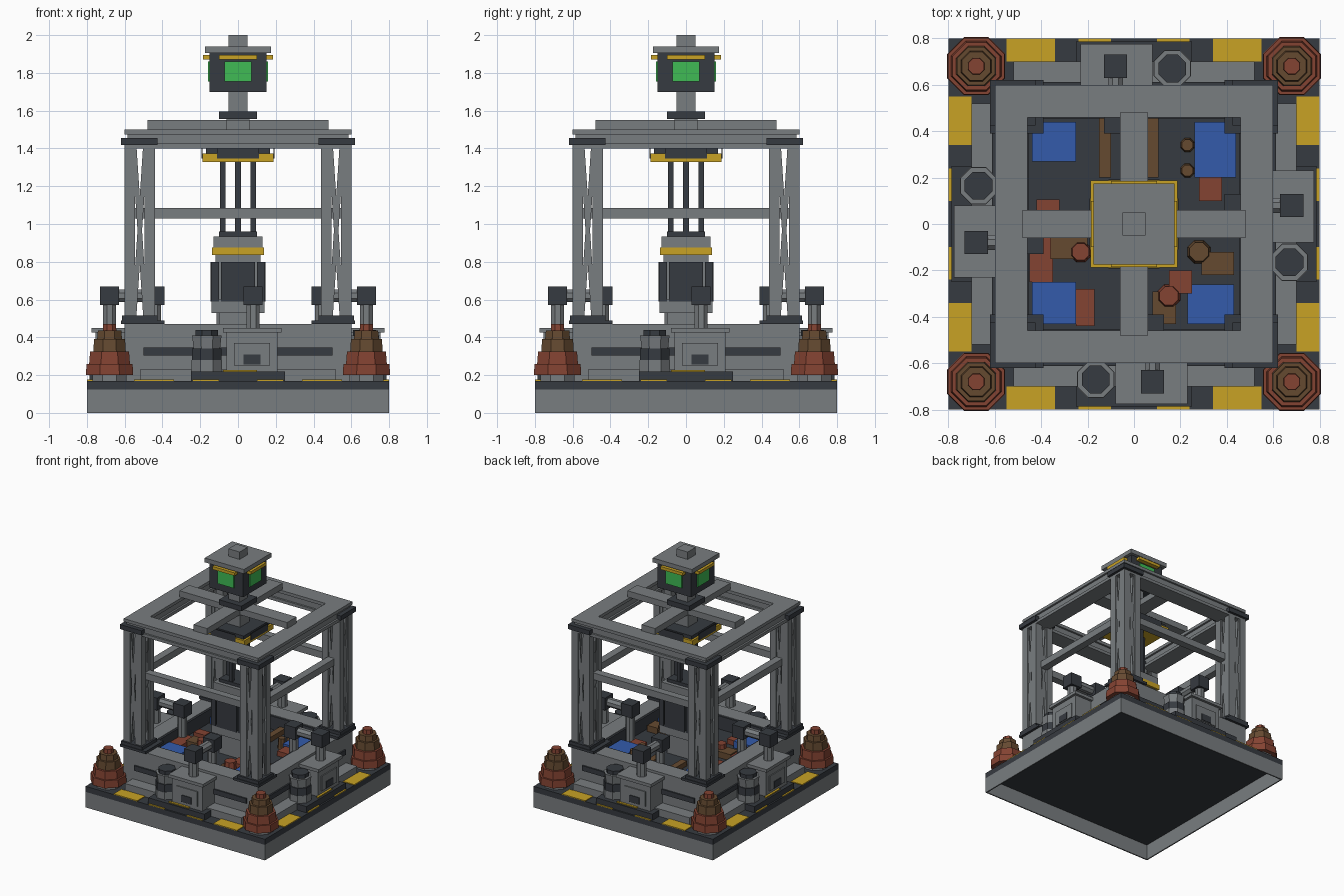
import bpy, bmesh
from math import pi, cos, atan2, hypot
from mathutils import Matrix, Vector

cube = bpy.data.objects.get("Cube")
if cube:
    bpy.data.objects.remove(cube, do_unlink=True)


def colour(name, r, g, b):
    m = bpy.data.materials.new(name)
    m.use_nodes = True
    m.diffuse_color = (r, g, b, 1)
    m.node_tree.nodes["Principled BSDF"].inputs["Base Color"].default_value = (r, g, b, 1)
    return m


GREY = colour("steel grey", .19, .205, .215)
DARK = colour("dark iron", .037, .043, .052)
YELLOW = colour("hazard yellow", .58, .36, .018)
RUST = colour("rust red", .23, .056, .032)
BROWN = colour("ore brown", .13, .068, .03)
BLUE = colour("panel blue", .033, .105, .41)
GREEN = colour("screen green", .05, .5, .09)

ONCE, FOUR = (0,), (0, 1, 2, 3)


def finish(name, bm, mat, turns):
    """Turn a bmesh into objects repeated by quarter turns about the centre."""
    mesh = bpy.data.meshes.new(name)
    bm.to_mesh(mesh)
    bm.free()
    mesh.materials.append(mat)
    for k in turns:
        ob = bpy.data.objects.new(name if len(turns) == 1 else f"{name}_{k + 1}", mesh)
        ob.rotation_euler.z = k * pi / 2
        bpy.context.collection.objects.link(ob)


def add_box(bm, x, y, z, turn=Matrix()):
    size = [b - a for a, b in (x, y, z)]
    mid = Vector([(a + b) / 2 for a, b in (x, y, z)])
    bmesh.ops.create_cube(bm, size=1, matrix=Matrix.Translation(mid) @ turn @ Matrix.Diagonal((*size, 1)))


def box(name, mat, x, y, z, turns=ONCE):
    bm = bmesh.new()
    add_box(bm, x, y, z)
    finish(name, bm, mat, turns)


def block(name, mat, half, low, high):
    box(name, mat, (-half, half), (-half, half), (low, high))


def prism(name, mat, centre, w0, w1, depth, turns=ONCE, lay=0):
    """Octagonal prism with flats on the axes; lay tips it along y."""
    bm = bmesh.new()
    k = 1 / cos(pi / 8)
    place = Matrix.Translation(centre) @ Matrix.Rotation(lay, 4, 'X') @ Matrix.Rotation(pi / 8, 4, 'Z')
    bmesh.ops.create_cone(bm, cap_ends=True, segments=8, radius1=w0 * k, radius2=w1 * k,
                          depth=depth, matrix=place)
    finish(name, bm, mat, turns)


def stack(name, x, y, z, layers, turns):
    """Octagonal layers piled up: (material, lower half width, upper half width, height)."""
    for i, (mat, w0, w1, h) in enumerate(layers):
        prism(f"{name}_layer_{i + 1}", mat, (x, y, z + h / 2), w0, w1, h, turns)
        z += h


# Hollow base skirt, dark deck and hazard markings
box("base_skirt", GREY, (-.8, .79), (-.8, -.79), (0, .125), FOUR)
block("deck", DARK, .8, .125, .17)
for s in (-1, 1):
    box("hazard_patch", YELLOW, sorted((s * .34, s * .55)), (-.8, -.7), (.17, .176), FOUR)
    box("hazard_edge", YELLOW, sorted((s * .1, s * .24)), (-.8, -.787), (.17, .176), FOUR)

# Tub with stepped walls, dark lining and trim
box("wall_step", GREY, (-.52, .52), (-.7, -.6), (.17, .23), FOUR)
box("tub_wall", GREY, (-.6, .47), (-.6, -.47), (.17, .47), FOUR)
box("tub_lining", DARK, (-.47, .455), (-.47, -.455), (.3, .466), FOUR)
box("wall_trim", DARK, (-.5, .5), (-.612, -.6), (.305, .345), FOUR)
block("tub_floor", DARK, .47, .2, .36)

# Ore, scrap and blue panels in the tub
for x0, x1, y0, y1 in ((-.44, -.25, .27, .44), (.26, .44, .2, .44),
                       (-.44, -.25, -.43, -.25), (.23, .43, -.43, -.26)):
    box("blue_panel", BLUE, (x0, x1), (y0, y1), (.36, .415))
for mat, x, y, w, d, h in ((BROWN, -.125, .33, .05, .26, .04), (BROWN, .08, .33, .05, .26, .04),
                           (RUST, .2, -.25, .1, .1, .07), (RUST, -.4, -.15, .1, .2, .04),
                           (BROWN, -.28, -.1, .16, .1, .05), (RUST, -.21, -.36, .08, .16, .04),
                           (BROWN, .36, -.17, .14, .1, .05), (BROWN, .13, -.36, .1, .14, .04),
                           (RUST, .33, .15, .1, .1, .04), (RUST, -.37, .07, .1, .07, .03)):
    box("scrap", mat, (x - w / 2, x + w / 2), (y - d / 2, y + d / 2), (.36, .36 + h))
for mat, x, y, r in ((RUST, -.23, -.12, .045), (BROWN, .23, .34, .03), (BROWN, .23, .23, .03),
                     (BROWN, .28, -.12, .05), (RUST, .15, -.31, .05)):
    prism("ore_lump", mat, (x, y, .4), r, r * .8, .09)

# Lattice corner posts with cross braces
C, LOW, HIGH = .52, .51, 1.42
bm = bmesh.new()
for sx in (-1, 1):
    for sy in (-1, 1):
        x, y = C + sx * .0525, C + sy * .0525
        add_box(bm, (x - .0275, x + .0275), (y - .0275, y + .0275), (LOW, HIGH))
run = hypot(.06, HIGH - LOW) / 2
tilt, mid = atan2(.06, HIGH - LOW), (LOW + HIGH) / 2
for s in (-1, 1):
    for t in (-1, 1):
        edge, thin, tall = C + s * .07, .004, (mid - run, mid + run)
        flat, deep = (C - .012, C + .012), (edge - thin, edge + thin)
        add_box(bm, flat, deep, tall, Matrix.Rotation(t * tilt, 4, 'Y'))
        add_box(bm, deep, flat, tall, Matrix.Rotation(t * tilt, 4, 'X'))
finish("lattice_post", bm, GREY, FOUR)
for name, a, b, low, high in (("post_foot", .39, .62, .47, .49), ("post_collar", .425, .615, .49, .515),
                              ("post_cap", .425, .62, 1.418, 1.455)):
    box(name, DARK, (a, b), (a, b), (low, high), FOUR)

# Side rails and top frame of flanged beams
box("mid_rail", GREY, (-.45, .45), (-.55, -.49), (1.03, 1.085), FOUR)
box("beam_lower_flange", GREY, (-.6, .46), (-.6, -.46), (1.4, 1.425), FOUR)
box("beam_web", GREY, (-.585, .475), (-.585, -.475), (1.425, 1.475), FOUR)
box("beam_upper_flange", GREY, (-.6, .46), (-.6, -.46), (1.475, 1.5), FOUR)
box("cross_beam", GREY, (.06, .48), (-.06, .06), (1.5, 1.55), FOUR)
block("cross_hub", GREY, .06, 1.4, 1.555)

# Control head with a screen on each side
for name, mat, half, low, high in (("head_mount", DARK, .1, 1.555, 1.595), ("head_neck", GREY, .05, 1.595, 1.7),
                                   ("head_box", DARK, .15, 1.7, 1.905), ("head_roof", GREY, .175, 1.905, 1.94),
                                   ("head_mast", GREY, .05, 1.94, 2)):
    block(name, mat, half, low, high)
box("screen", GREEN, (-.072, .072), (-.159, -.15), (1.755, 1.86), FOUR)
box("head_light_bar", YELLOW, (-.1, .1), (-.185, -.15), (1.872, 1.896), FOUR)

# Press carriage, rods and hammer
for name, mat, half, low, high in (("carriage_plate", DARK, .17, 1.372, 1.4), ("carriage_guard", YELLOW, .187, 1.328, 1.372),
                                   ("hammer_top", DARK, .1, .935, .96), ("hammer_head", GREY, .13, .875, .935),
                                   ("hammer_band", YELLOW, .137, .835, .875), ("hammer_neck", GREY, .12, .8, .835),
                                   ("hammer_core", GREY, .125, .6, .8), ("hammer_face", GREY, .14, .53, .6),
                                   ("anvil", GREY, .1, .36, .53)):
    block(name, mat, half, low, high)
box("carriage_cover", DARK, (-.11, .11), (-.192, -.187), (1.346, 1.4), FOUR)
box("press_rod", DARK, (-.015, .015), (-.095, -.065), (.95, 1.33), FOUR)
box("hammer_plate", DARK, (-.09, .09), (-.145, -.12), (.59, .8), FOUR)
box("hammer_corner", DARK, (.1, .142), (.1, .142), (.59, .8), FOUR)

# Side machines with a bent pipe into the tub
PX = .08
box("machine_plinth", DARK, (-.25, .25), (-.787, -.59), (.17, .22), FOUR)
box("machine_body", GREY, (-.06, .21), (-.755, -.6), (.22, .425), FOUR)
box("machine_lid", GREY, (-.08, .23), (-.775, -.58), (.425, .45), FOUR)
box("machine_panel", GREY, (-.02, .17), (-.763, -.755), (.25, .37), FOUR)
box("machine_hatch", DARK, (.03, .12), (-.768, -.763), (.255, .31), FOUR)
box("machine_stripe", YELLOW, (-.08, .1), (-.772, -.755), (.22, .228), FOUR)
prism("pipe_riser", GREY, (PX, -.68, .51), .035, .035, .13, FOUR)
prism("pipe_bridge", GREY, (PX, -.56, .62), .033, .033, .16, FOUR, pi / 2)
prism("pipe_drop", GREY, (PX, -.44, .47), .033, .033, .22, FOUR)
for y in (-.68, -.44):
    box("pipe_elbow", DARK, (PX - .05, PX + .05), (y - .05, y + .05), (.57, .67), FOUR)

# Small tanks beside the machines
stack("tank", -.165, -.67, .22, ((GREY, .08, .08, .06), (DARK, .078, .078, .06),
                                (GREY, .07, .078, .07), (DARK, .06, .06, .03)), FOUR)

# Stepped ore heaps on the corners
stack("corner_heap", .68, .68, .17, ((GREY, .09, .09, .03), (RUST, .125, .122, .06), (RUST, .108, .103, .065),
                                    (BROWN, .086, .082, .065), (BROWN, .066, .062, .045),
                                    (RUST, .036, .034, .035)), FOUR)
